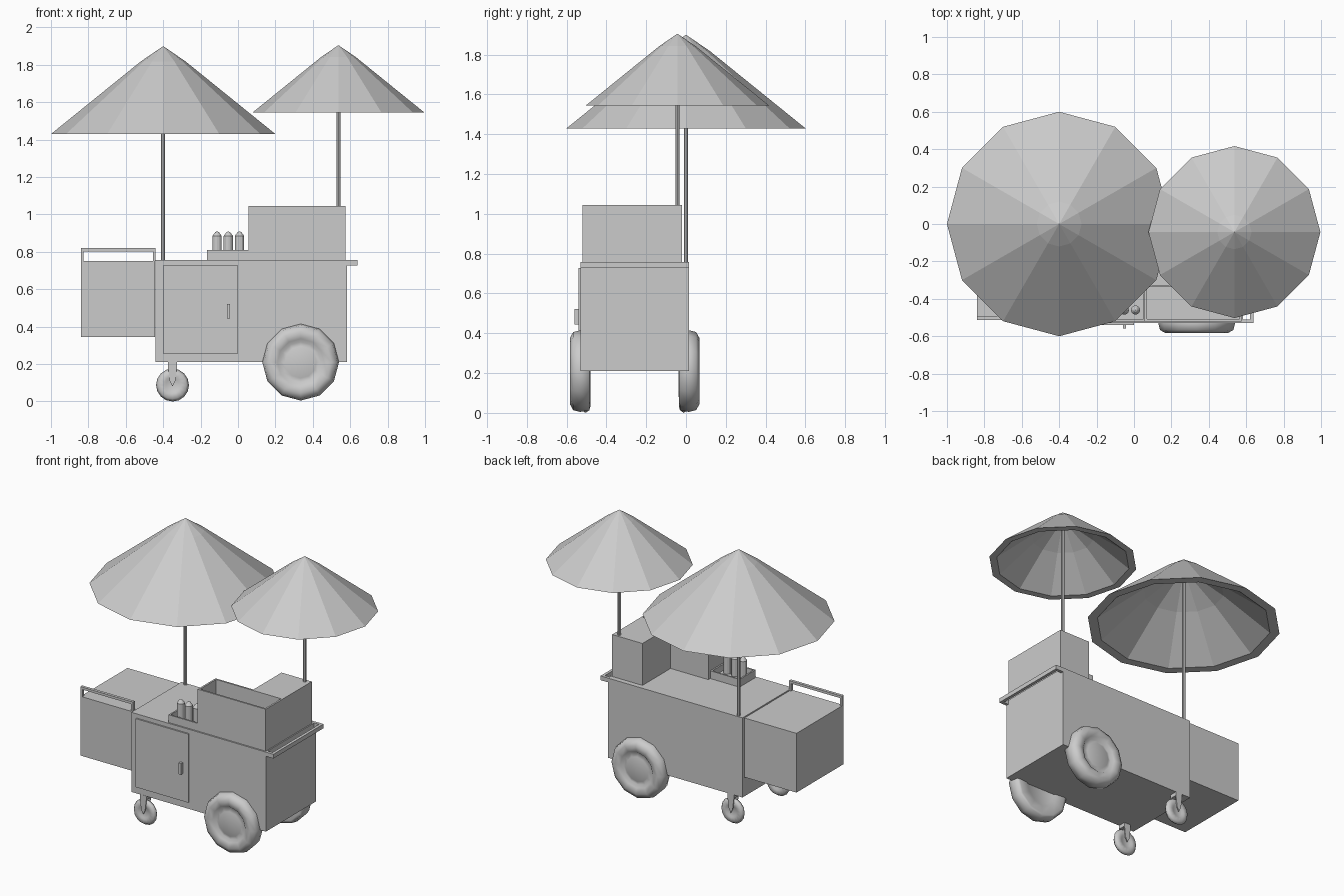
import bpy, bmesh, math
from mathutils import Matrix, Vector

if "Cube" in bpy.data.objects:
    bpy.data.objects.remove(bpy.data.objects["Cube"])

def add_object(name, bm):
    bmesh.ops.recalc_face_normals(bm, faces=bm.faces)
    me = bpy.data.meshes.new(name)
    bm.to_mesh(me)
    bm.free()
    ob = bpy.data.objects.new(name, me)
    bpy.context.collection.objects.link(ob)
    return ob

def box_into(bm, x0, x1, y0, y1, z0, z1):
    m = Matrix.Translation(((x0 + x1) / 2, (y0 + y1) / 2, (z0 + z1) / 2))
    m = m @ Matrix.Diagonal((x1 - x0, y1 - y0, z1 - z0, 1))
    bmesh.ops.create_cube(bm, size=1, matrix=m)

def boxes(name, *dims):
    bm = bmesh.new()
    for d in dims:
        box_into(bm, *d)
    return add_object(name, bm)

def open_box(name, x0, x1, y0, y1, z0, z1, t):
    # floor and four thin walls
    return boxes(name, (x0, x1, y0, y1, z0, z0 + t),
                 (x0, x1, y0, y0 + t, z0 + t, z1), (x0, x1, y1 - t, y1, z0 + t, z1),
                 (x0, x0 + t, y0 + t, y1 - t, z0 + t, z1),
                 (x1 - t, x1, y0 + t, y1 - t, z0 + t, z1))

def lathe(name, profile, n, loc, rot=None, smooth=False):
    # profile of (radius, height); both ends lie on the axis
    bm = bmesh.new()
    rings = []
    for r, h in profile:
        if r == 0:
            rings.append([bm.verts.new((0, 0, h))] * n)
        else:
            rings.append([bm.verts.new((r * math.cos(2 * math.pi * i / n),
                                        r * math.sin(2 * math.pi * i / n), h)) for i in range(n)])
    for a, b in zip(rings, rings[1:]):
        for i in range(n):
            j = (i + 1) % n
            bm.faces.new(list(dict.fromkeys((a[i], a[j], b[j], b[i]))))
    m = Matrix.Translation(loc) @ (rot or Matrix())
    bmesh.ops.transform(bm, matrix=m, verts=bm.verts)
    ob = add_object(name, bm)
    if smooth:
        for p in ob.data.polygons:
            p.use_smooth = True
    return ob

# cart body, door and door handle
FRONT, BACK = -0.53, 0.015
boxes("cart_body", (-0.44, 0.583, FRONT, BACK, 0.21, 0.757))
boxes("door", (-0.4, 0.0, -0.54, FRONT, 0.257, 0.728))
boxes("door_handle", (-0.06, -0.042, -0.56, -0.54, 0.445, 0.522))

# push bar on the right end
boxes("push_bar", (0.62, 0.64, FRONT, BACK, 0.728, 0.757),
      (0.583, 0.62, FRONT, FRONT + 0.02, 0.728, 0.757),
      (0.583, 0.62, BACK - 0.02, BACK, 0.728, 0.757))

# side box with front rail
boxes("side_box", (-0.84, -0.445, -0.51, 0.0, 0.345, 0.752))
boxes("side_rail", (-0.84, -0.44, -0.512, -0.492, 0.803, 0.82),
      (-0.84, -0.825, -0.512, -0.492, 0.752, 0.803),
      (-0.455, -0.44, -0.512, -0.492, 0.752, 0.803))

# open display case, rear cabinet and bottle tray
open_box("display_case", 0.057, 0.575, -0.52, -0.325, 0.757, 1.045, 0.012)
boxes("rear_cabinet", (0.345, 0.575, -0.325, -0.02, 0.757, 1.045))
open_box("bottle_tray", -0.165, 0.057, -0.52, -0.345, 0.757, 0.81, 0.01)

# bottles
for i in range(3):
    lathe(f"bottle_{i + 1}", [(0, 0.765), (0.025, 0.765), (0.025, 0.885), (0.01, 0.905), (0, 0.91)],
          12, (-0.112 + 0.06 * i, -0.46, 0))

# umbrellas: thick canopy shell and pole
def umbrella(name, x, y, top, s, base):
    prof = [(0, 0), (0.12, -0.082), (0.6, -0.47), (0.54, -0.47), (0.25, -0.235), (0, -0.07)]
    lathe(name + "_canopy", [(r * s, h * s) for r, h in prof], 12, (x, y, top))
    lathe(name + "_pole", [(0, base), (0.011, base), (0.011, top - 0.04), (0, top - 0.04)],
          8, (x, y, 0))

umbrella("large_umbrella", -0.4, 0.0, 1.9, 1.0, 0.74)
umbrella("small_umbrella", 0.537, -0.043, 1.905, 0.766, 1.03)

# wheels and casters on both sides
TYRE = [(0, -0.035), (0.1, -0.035), (0.12, -0.045), (0.18, -0.05), (0.197, -0.045), (0.205, 0.0),
        (0.196, 0.036), (0.165, 0.053), (0.125, 0.045), (0.108, 0.028), (0.085, 0.036), (0, 0.04)]
SMALL = [(0, -0.012), (0.035, -0.012), (0.045, -0.018), (0.075, -0.018), (0.088, 0.0),
         (0.075, 0.018), (0.045, 0.018), (0.035, 0.012), (0, 0.012)]
MID = -0.258
for side, sgn in (("front", -1), ("back", 1)):
    rot = Matrix.Rotation(-sgn * math.pi / 2, 4, 'X')
    lathe(side + "_wheel", TYRE, 12, (0.335, MID + sgn * 0.273, 0.21), rot, True)
    y = MID + sgn * 0.247
    lathe(side + "_caster_wheel", SMALL, 16, (-0.35, y, 0.088), rot, True)
    # tapered fork: cap plate with two narrowing arms
    bm = bmesh.new()
    box_into(bm, -0.375, -0.325, y - 0.026, y + 0.026, 0.185, 0.212)
    for o in (-0.023, 0.023):
        faces = []
        for dy in (-0.003, 0.003):
            pts = [(-0.375, 0.19), (-0.325, 0.19), (-0.335, 0.11), (-0.35, 0.08), (-0.365, 0.11)]
            vs = [bm.verts.new((px, y + o + dy, pz)) for px, pz in pts]
            bm.faces.new(vs)
            faces.append(vs)
        for i in range(5):
            j = (i + 1) % 5
            bm.faces.new((faces[0][i], faces[0][j], faces[1][j], faces[1][i]))
    add_object(side + "_caster_fork", bm)
